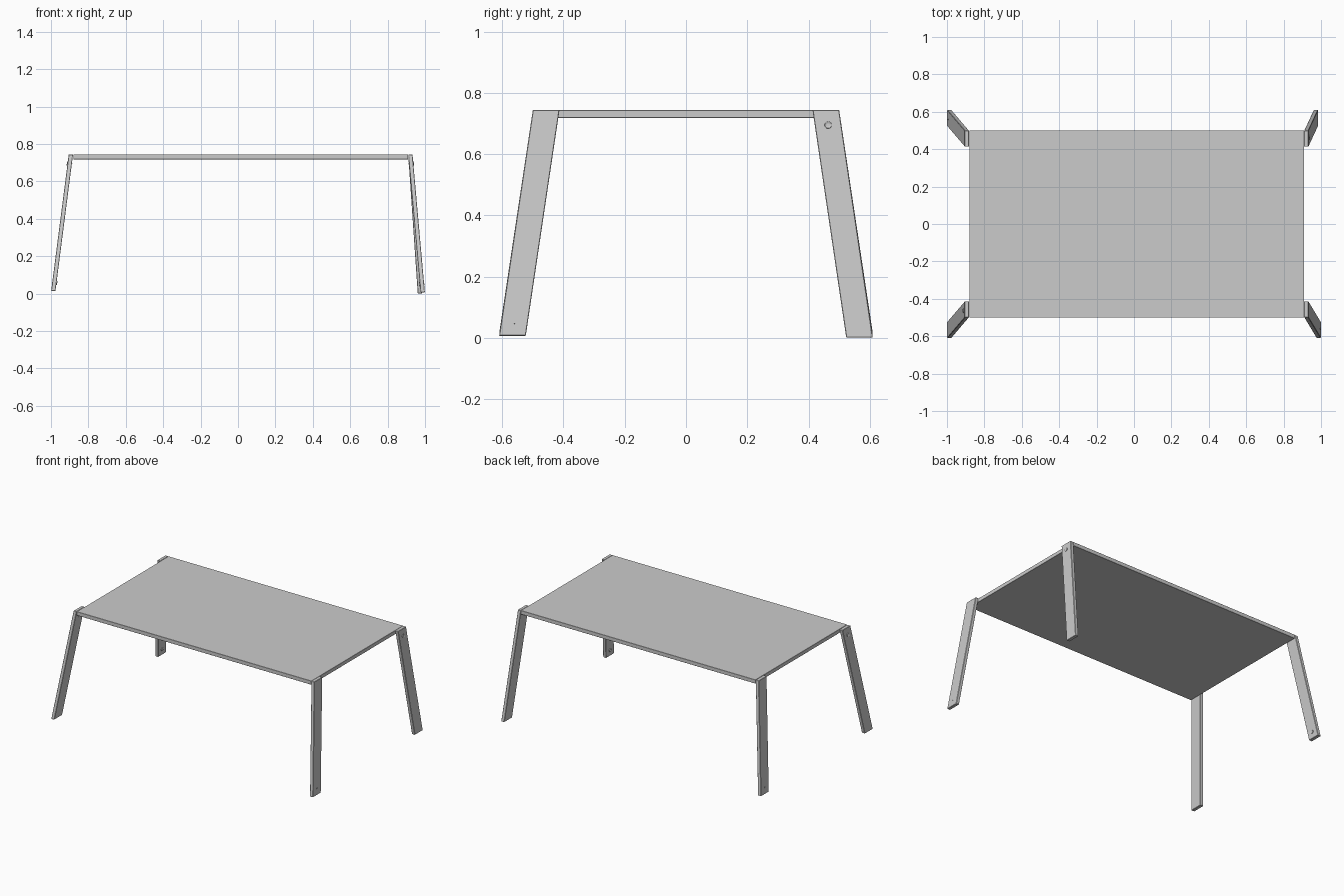
import bpy, bmesh
from mathutils import Vector

if "Cube" in bpy.data.objects:
    bpy.data.objects.remove(bpy.data.objects["Cube"])

def prism(name, bottom, top, bevel=0.002):
    """Sheared box from two horizontal rectangles: (x0, x1, y0, y1, z)."""
    bm = bmesh.new()
    rings = [[bm.verts.new((x, y, r[4])) for x, y in
              ((r[0], r[2]), (r[1], r[2]), (r[1], r[3]), (r[0], r[3]))]
             for r in (bottom, top)]
    bm.faces.new(rings[0][::-1])
    bm.faces.new(rings[1])
    for i in range(4):
        j = (i + 1) % 4
        bm.faces.new((rings[0][i], rings[0][j], rings[1][j], rings[1][i]))
    bmesh.ops.recalc_face_normals(bm, faces=bm.faces)
    bmesh.ops.bevel(bm, geom=bm.edges[:], offset=bevel, segments=1, affect='EDGES')
    me = bpy.data.meshes.new(name)
    bm.to_mesh(me)
    bm.free()
    ob = bpy.data.objects.new(name, me)
    bpy.context.collection.objects.link(ob)
    return ob

def disc(name, centre, axis, radius, depth, recess=0.0):
    """Short cylinder along axis, optionally with a socket in its end."""
    bm = bmesh.new()
    bmesh.ops.create_cone(bm, cap_ends=True, segments=24, radius1=radius,
                          radius2=radius * 0.9, depth=depth)
    if recess:
        cap = max((f for f in bm.faces if len(f.verts) > 4),
                  key=lambda f: f.calc_center_median().z)
        bmesh.ops.inset_region(bm, faces=[cap], thickness=radius * 0.45)
        bmesh.ops.translate(bm, verts=cap.verts[:], vec=(0, 0, -recess))
    me = bpy.data.meshes.new(name)
    bm.to_mesh(me)
    bm.free()
    ob = bpy.data.objects.new(name, me)
    ob.location = centre
    ob.rotation_euler = axis.to_track_quat('Z', 'Y').to_euler()
    bpy.context.collection.objects.link(ob)

# Table top
prism("table_top", (-0.88, 0.91, -0.5, 0.5, 0.718), (-0.88, 0.91, -0.5, 0.5, 0.744), 0.001)

# Legs: name, side x, side y, inner x top/bottom, bottom z, screw at top?
LEGS = [
    ("front_right", 1, -1, 0.91, 0.976, 0.007, False),
    ("back_right", 1, 1, 0.91, 0.961, 0.001, True),
    ("front_left", -1, -1, 0.882, 0.976, 0.014, True),
    ("back_left", -1, 1, 0.882, 0.976, 0.014, False),
]
T = 0.023   # leg thickness in x
for name, sx, sy, xt, xb, zb, at_top in LEGS:
    zt = 0.744
    def rect(x, y0, y1, z):
        xs = sorted((sx * x, sx * (x + T)))
        ys = sorted((sy * y0, sy * y1))
        return (*xs, *ys, z)
    prism(name + "_leg", rect(xb, 0.523, 0.61, zb), rect(xt, 0.413, 0.5, zt))

    # Screw passing through the leg: head on one face, tip on the other
    z = zt - 0.049 if at_top else zb + 0.043
    t = (z - zb) / (zt - zb)
    y = sy * (0.5665 + (0.4565 - 0.5665) * t)
    x = xb + (xt - xb) * t
    normal = Vector((sx * (zt - zb), 0, xb - xt)).normalized()
    outer, inner = Vector((sx * (x + T), y, z)), Vector((sx * x, y, z))
    head, tip, out = (outer, inner, normal) if at_top else (inner, outer, -normal)
    disc(name + "_screw_head", head + out * 0.001, out, 0.012, 0.006, 0.002)
    disc(name + "_screw_tip", tip, -out, 0.004, 0.004)
